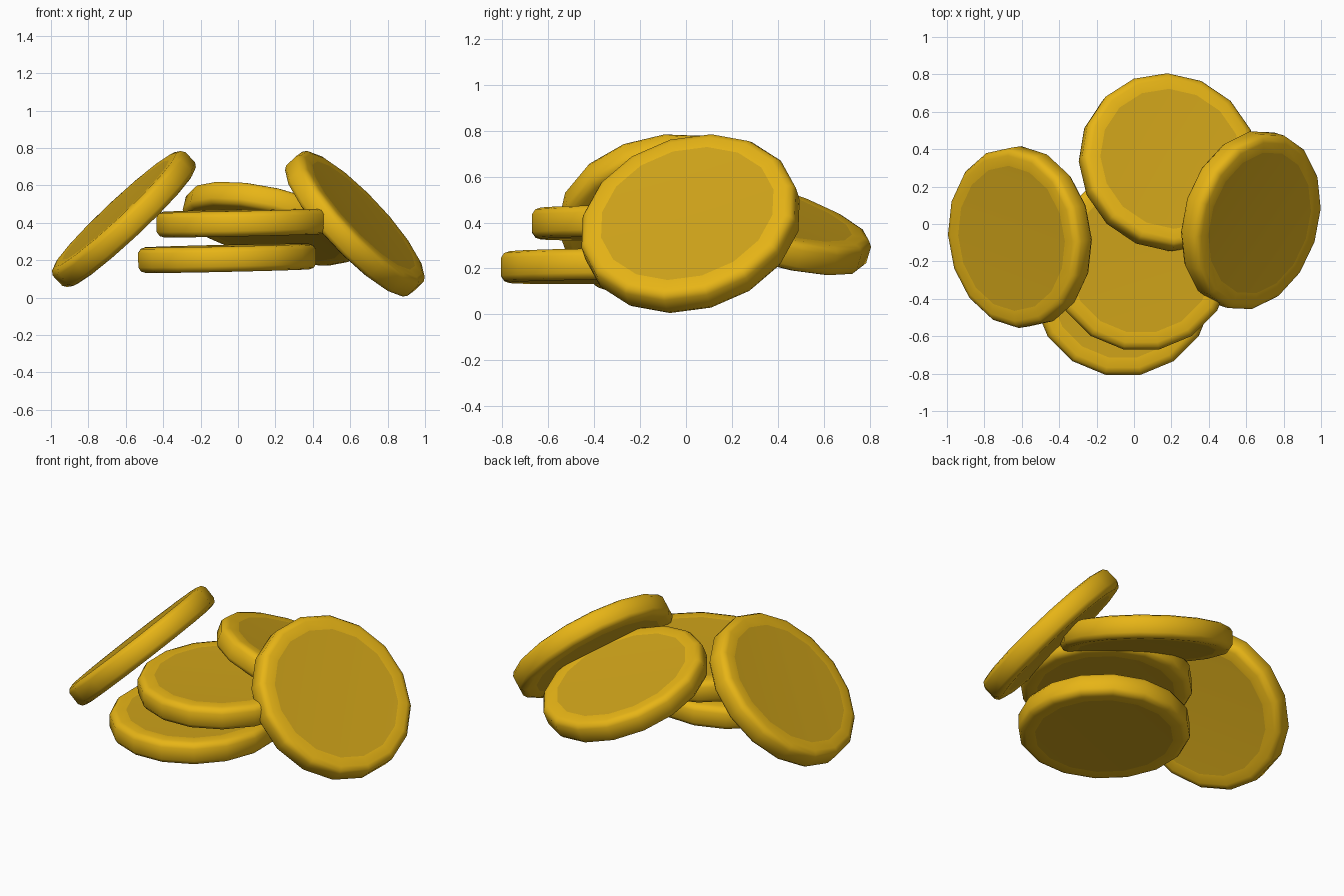
import bpy, bmesh, math
from mathutils import Vector

if "Cube" in bpy.data.objects:
    bpy.data.objects.remove(bpy.data.objects["Cube"])

SIDES = 16


def material(name, rgb):
    m = bpy.data.materials.new(name)
    m.diffuse_color = (*rgb, 1)
    m.use_nodes = True
    m.node_tree.nodes["Principled BSDF"].inputs["Base Color"].default_value = m.diffuse_color
    return m


rim_gold = material("bright gold rim", (0.80, 0.46, 0.008))
face_gold = material("deep gold face", (0.62, 0.365, 0.010))

# Half profile of a coin (radius, height): inner face, rim, rounded edge
HALF = [(0.39, 0.066), (0.445, 0.068), (0.47, 0.060), (0.485, 0.038)]
PROFILE = HALF + [(r, -z) for r, z in reversed(HALF)]


def coin(name, centre, normal, phase):
    bm = bmesh.new()
    rings = []
    for r, z in PROFILE:
        ring = []
        for i in range(SIDES):
            a = math.radians(phase) + i * math.tau / SIDES
            ring.append(bm.verts.new((r * math.cos(a), r * math.sin(a), z)))
        rings.append(ring)
    # Outer rim and edge
    for hi, lo in zip(rings, rings[1:]):
        for i in range(SIDES):
            j = (i + 1) % SIDES
            bm.faces.new((hi[i], lo[i], lo[j], hi[j]))
    # Inner discs
    for ring in (rings[0], rings[-1][::-1]):
        bm.faces.new(ring).material_index = 1
    for f in bm.faces:
        f.smooth = True
    bm.normal_update()
    me = bpy.data.meshes.new(name)
    bm.to_mesh(me)
    bm.free()
    me.materials.append(rim_gold)
    me.materials.append(face_gold)
    ob = bpy.data.objects.new(name, me)
    bpy.context.collection.objects.link(ob)
    ob.location = centre
    ob.rotation_mode = 'QUATERNION'
    ob.rotation_quaternion = Vector((0, 0, 1)).rotation_difference(Vector(normal).normalized())
    bpy.ops.object.select_all(action='DESELECT')
    ob.select_set(True)
    bpy.context.view_layer.objects.active = ob
    bpy.ops.object.shade_smooth_by_angle(angle=math.radians(40))


# Stacked coins, then the three leaning around them
coin("bottom_coin", (-0.058, -0.33, 0.21), (-0.022, -0.01, 1), 11.25)
coin("middle_coin", (0.04, -0.195, 0.40), (-0.022, -0.01, 1), 11.25)
coin("back_coin", (0.185, 0.33, 0.395), (0.225, 0.28, 0.93), 0)
coin("right_leaning_coin", (0.625, 0.02, 0.395), (0.71, -0.22, 0.67), 4)
coin("left_leaning_coin", (-0.61, -0.07, 0.42), (-0.68, -0.10, 0.725), 0)
